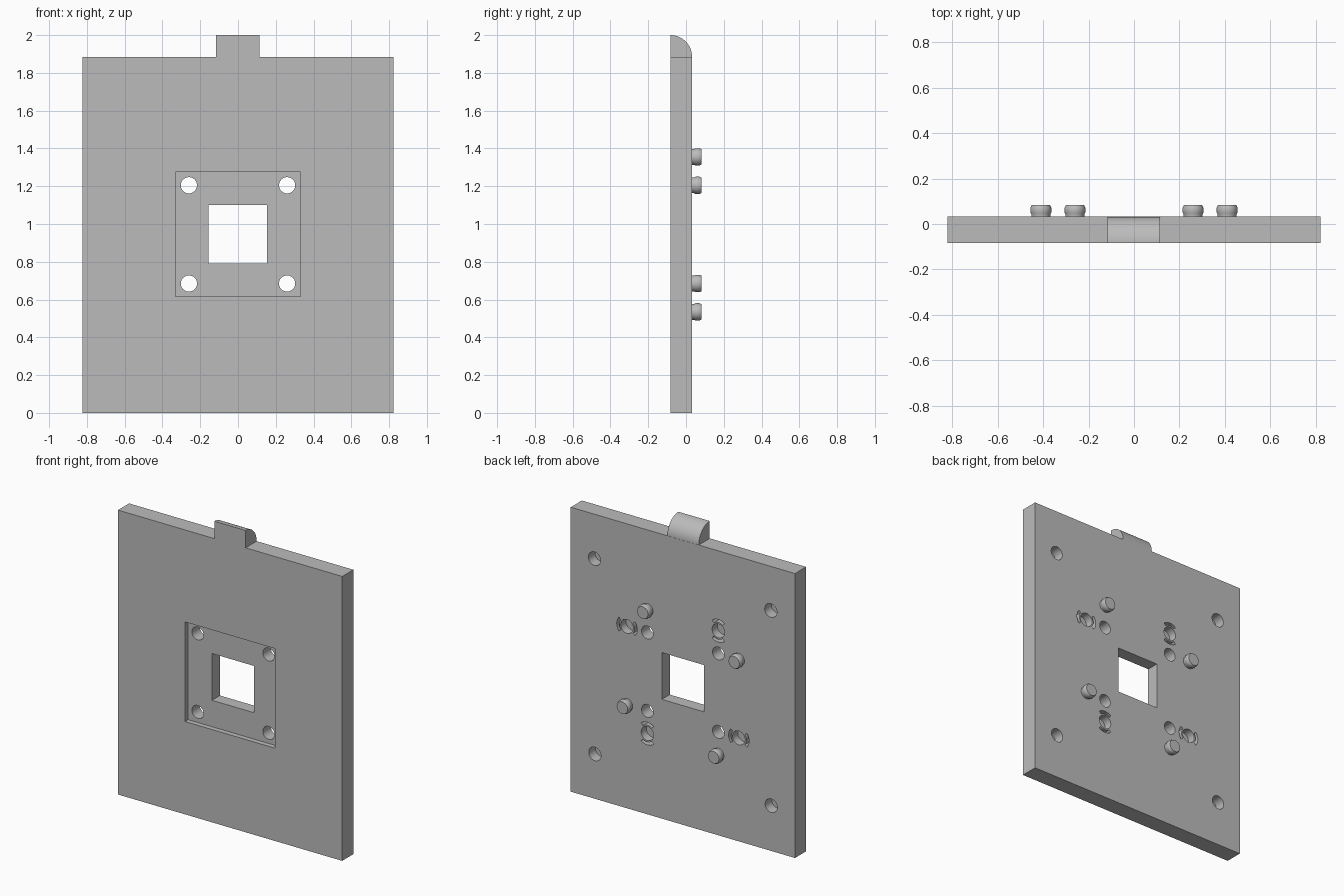
import bpy, bmesh
from math import cos, sin, pi, radians

cube = bpy.data.objects.get("Cube")
if cube:
    bpy.data.objects.remove(cube, do_unlink=True)

W, H = 0.822, 1.885             # plate half width, height
FRONT, BACK = -0.083, 0.033     # plate faces in y
CZ = 0.945                      # height of the pattern centre

grey = bpy.data.materials.new("plain grey")
grey.use_nodes = True
grey.diffuse_color = (0.5, 0.5, 0.5, 1)
grey.node_tree.nodes["Principled BSDF"].inputs["Base Color"].default_value = grey.diffuse_color


def make(name, bm):
    bmesh.ops.recalc_face_normals(bm, faces=bm.faces)
    mesh = bpy.data.meshes.new(name)
    bm.to_mesh(mesh)
    bm.free()
    mesh.materials.append(grey)
    ob = bpy.data.objects.new(name, mesh)
    bpy.context.collection.objects.link(ob)
    return ob


def prism(bm, outline, y0, y1):
    """Extrude an x-z outline from y0 to y1."""
    face = bm.faces.new([bm.verts.new((x, y0, z)) for x, z in outline])
    ext = bmesh.ops.extrude_face_region(bm, geom=[face], use_keep_orig=True)
    verts = [v for v in ext["geom"] if isinstance(v, bmesh.types.BMVert)]
    bmesh.ops.translate(bm, vec=(0, y1 - y0, 0), verts=verts)


def rect(x0, x1, z0, z1):
    return [(x0, z0), (x1, z0), (x1, z1), (x0, z1)]


def arc(x, z, r, start, end, n):
    steps = [start + (end - start) * i / n for i in range(n + 1)]
    return [(x + r * cos(a), z + r * sin(a)) for a in steps]


def circle(x, z, r, n=32):
    return arc(x, z, r, 0, 2 * pi, n)[:-1]


def smooth(ob):
    bpy.ops.object.select_all(action='DESELECT')
    ob.select_set(True)
    bpy.context.view_layer.objects.active = ob
    bpy.ops.object.shade_smooth_by_angle(angle=radians(30))


def cut(target, bm):
    cutter = make("cutter", bm)
    cutter.hide_render = True
    mod = target.modifiers.new("cut", 'BOOLEAN')
    mod.operation, mod.solver, mod.object = 'DIFFERENCE', 'EXACT', cutter
    bpy.context.view_layer.objects.active = target
    bpy.ops.object.modifier_apply(modifier=mod.name)
    bpy.data.objects.remove(cutter, do_unlink=True)


def quarter_turns(u, v):
    """Repeat a point four times about the pattern centre."""
    for k in range(4):
        yield k, u, CZ + v
        u, v = -v, u


# Plate
bm = bmesh.new()
prism(bm, rect(-W, W, 0, H), FRONT, BACK)
plate = make("plate", bm)

# Square front recess, corner blind holes and clip sockets in the back
bm = bmesh.new()
prism(bm, rect(-0.33, 0.33, CZ - 0.33, CZ + 0.33), FRONT - 0.05, FRONT + 0.033)
for k, x, z in quarter_turns(0.648, 0.645):
    prism(bm, circle(x, z, 0.045), BACK - 0.07, BACK + 0.05)
for k, x, z in quarter_turns(0.41, 0.26):
    prism(bm, circle(x, z, 0.046), BACK - 0.055, BACK + 0.05)
    for side in (0, pi):
        a = k * pi / 2 + side
        slot = arc(x, z, 0.075, a - 0.65, a + 0.65, 8) + arc(x, z, 0.056, a + 0.65, a - 0.65, 8)
        prism(bm, slot, BACK - 0.055, BACK + 0.05)
cut(plate, bm)

# Central window and four through holes
bm = bmesh.new()
prism(bm, rect(-0.156, 0.154, 0.79, 1.1), FRONT - 0.1, BACK + 0.1)
for k, x, z in quarter_turns(0.26, 0.26):
    prism(bm, circle(x, z, 0.043), FRONT - 0.1, BACK + 0.1)
cut(plate, bm)
smooth(plate)

# Quarter-round tab on the top edge
bm = bmesh.new()
R = 2 - H
section = [(FRONT, H)] + arc(FRONT, H, R, 0, pi / 2, 24)
face = bm.faces.new([bm.verts.new((-0.116, y, z)) for y, z in section])
ext = bmesh.ops.extrude_face_region(bm, geom=[face], use_keep_orig=True)
bmesh.ops.translate(bm, vec=(0.23, 0, 0),
                    verts=[v for v in ext["geom"] if isinstance(v, bmesh.types.BMVert)])
smooth(make("top_tab", bm))

# Snap pegs on the back, turned from a small profile
profile = [(0.042, 0), (0.042, 0.01), (0.046, 0.018), (0.046, 0.038), (0.04, 0.05)]
for k, x, z in quarter_turns(0.26, 0.41):
    bm = bmesh.new()
    rings = [[bm.verts.new((px, BACK + h, pz)) for px, pz in circle(x, z, r)]
             for r, h in profile]
    for low, high in zip(rings, rings[1:]):
        for i in range(len(low)):
            bm.faces.new((low[i - 1], low[i], high[i], high[i - 1]))
    bm.faces.new(rings[0])
    bm.faces.new(rings[-1])
    smooth(make("snap_peg_%d" % (k + 1), bm))
